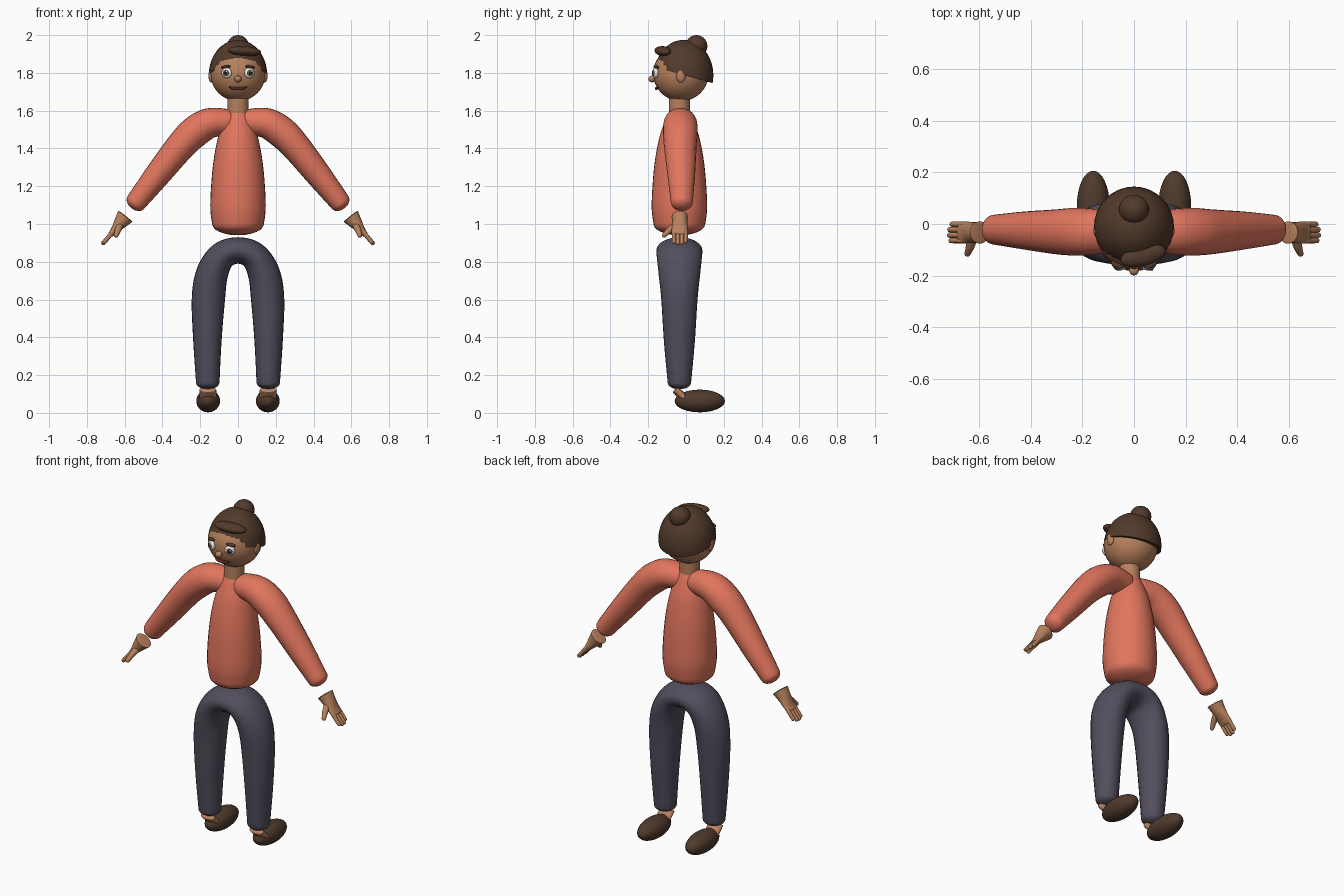
import bpy, bmesh, math
from mathutils import Vector

if "Cube" in bpy.data.objects:
    bpy.data.objects.remove(bpy.data.objects["Cube"], do_unlink=True)


def material(name, rgb):
    m = bpy.data.materials.new(name)
    m.use_nodes = True
    m.diffuse_color = (*rgb, 1)
    m.node_tree.nodes["Principled BSDF"].inputs["Base Color"].default_value = (*rgb, 1)
    return m


CORAL = material("coral knit", (0.76, 0.18, 0.11))
TROUSER = material("slate trousers", (0.085, 0.075, 0.108))
SKIN = material("skin", (0.48, 0.22, 0.11))
HAIR = material("brown hair", (0.085, 0.042, 0.024))
SHOE = material("brown shoe", (0.08, 0.042, 0.025))
WHITE = material("eye white", (0.85, 0.85, 0.85))
IRIS = material("iris", (0.12, 0.08, 0.05))
PUPIL = material("pupil", (0.01, 0.01, 0.01))
LIPS = material("lips", (0.1, 0.025, 0.018))


def finish(bm, name, mat):
    bmesh.ops.recalc_face_normals(bm, faces=bm.faces)
    me = bpy.data.meshes.new(name)
    bm.to_mesh(me)
    bm.free()
    me.materials.append(mat)
    ob = bpy.data.objects.new(name, me)
    bpy.context.collection.objects.link(ob)
    bpy.ops.object.select_all(action="DESELECT")
    ob.select_set(True)
    bpy.context.view_layer.objects.active = ob
    bpy.ops.object.shade_smooth_by_angle(angle=math.radians(50))
    return ob


def ellipsoid(name, mat, loc, radii, rot=(0, 0, 0), cut=None):
    bm = bmesh.new()
    bmesh.ops.create_uvsphere(bm, u_segments=32, v_segments=20, radius=1)
    bmesh.ops.scale(bm, vec=radii, verts=bm.verts)
    if cut:  # keep only the side the cut normal points to
        bmesh.ops.bisect_plane(bm, geom=bm.verts[:] + bm.edges[:] + bm.faces[:],
                               plane_co=(0, 0, 0), plane_no=cut, clear_inner=True)
        bmesh.ops.holes_fill(bm, edges=[e for e in bm.edges if e.is_boundary], sides=0)
    ob = finish(bm, name, mat)
    ob.location, ob.rotation_euler = loc, rot
    return ob


def spline(pts, steps):
    """Smooth samples through tuples of any length."""
    out = []
    for i in range(len(pts) - 1):
        p0, p1, p2, p3 = pts[max(i - 1, 0)], pts[i], pts[i + 1], pts[min(i + 2, len(pts) - 1)]
        for s in range(steps):
            t = s / steps
            out.append([0.5 * (2 * b + (c - a) * t + (2 * a - 5 * b + 4 * c - d) * t * t
                               + (3 * b - a - 3 * c + d) * t ** 3)
                        for a, b, c, d in zip(p0, p1, p2, p3)])
    return out + [list(pts[-1])]


def tube(name, mat, pts, cap=0.03, side=1, sides=24, steps=6):
    """Sweep (x, y, z, in-plane radius, depth radius) with rounded ends."""
    path = spline([(p[0] * side, *p[1:]) for p in pts], steps)
    pos = [Vector(p[:3]) for p in path]
    last = len(pos) - 1
    rings = []
    for i, p in enumerate(path):
        t = (pos[min(i + 1, last)] - pos[max(i - 1, 0)]).normalized()
        rings.append((pos[i], t, p[3], p[4]))

    def dome(ring, sign):
        c, t, a, b = ring
        angles = [math.pi / 2 * k / 6 for k in range(1, 6)]
        return [(c + t * sign * cap * math.sin(g), t, a * math.cos(g), b * math.cos(g))
                for g in angles]

    rings = dome(rings[0], -1)[::-1] + rings + dome(rings[-1], 1)
    bm = bmesh.new()
    loops = []
    for c, t, a, b in rings:
        n = Vector((0, 1, 0)).cross(t).normalized()
        d = t.cross(n)
        loops.append([bm.verts.new(c + n * a * math.cos(g) + d * b * math.sin(g))
                      for g in (2 * math.pi * k / sides for k in range(sides))])
    for u, v in zip(loops, loops[1:]):
        for k in range(sides):
            j = (k + 1) % sides
            bm.faces.new((u[k], u[j], v[j], v[k]))
    bm.faces.new(loops[0])
    bm.faces.new(loops[-1])
    return finish(bm, name, mat)


# Body
Y = -0.035
torso = [(1.0, 0.137), (1.1, 0.147), (1.3, 0.134), (1.45, 0.108), (1.54, 0.078), (1.59, 0.055)]
tube("torso", CORAL, [(0, Y, z, r, r) for z, r in torso], cap=0.06, sides=32)
tube("neck", SKIN, [(0, Y, 1.56, 0.056, 0.056), (0, Y, 1.7, 0.056, 0.056)], cap=0.005)

# Trousers: one arched tube from ankle to ankle
leg = [(0.16, Y, 0.16, 0.062, 0.062), (0.162, Y, 0.38, 0.075, 0.082),
       (0.157, Y, 0.6, 0.088, 0.096), (0.138, Y, 0.735, 0.085, 0.11),
       (0.085, Y, 0.83, 0.075, 0.12)]
tube("trousers", TROUSER,
     leg + [(0, Y, 0.86, 0.07, 0.122)] + [(-p[0], *p[1:]) for p in leg[::-1]], cap=0.035)

# Arms, hands and feet
arm = [(0.05, -0.03, 1.54, 0.068, 0.07), (0.15, -0.03, 1.534, 0.08, 0.088),
       (0.232, -0.03, 1.485, 0.084, 0.092), (0.31, -0.03, 1.405, 0.078, 0.086),
       (0.43, -0.025, 1.255, 0.068, 0.073), (0.54, -0.022, 1.115, 0.055, 0.058)]
palm = [(0.597, -0.033, 1.04, 0.047, 0.043), (0.622, -0.033, 1.008, 0.036, 0.04),
        (0.65, -0.033, 0.972, 0.022, 0.043), (0.675, -0.033, 0.943, 0.014, 0.042)]
for side, tag in ((1, "left"), (-1, "right")):
    tube(tag + "_arm", CORAL, arm, cap=0.04, side=side)
    tube(tag + "_palm", SKIN, palm, cap=0.004, side=side)
    for i in range(4):
        y = -0.064 + i * 0.021
        reach = (0.0, 0.006, 0.005, -0.004)[i]
        tube(f"{tag}_finger_{i + 1}", SKIN,
             [(0.66, y, 0.962, 0.012, 0.011),
              (0.708 + reach, y, 0.904 - reach, 0.011, 0.0105)],
             cap=0.01, side=side, sides=12, steps=2)
    tube(tag + "_thumb", SKIN,
         [(0.622, -0.045, 0.998, 0.02, 0.02), (0.634, -0.085, 0.97, 0.017, 0.017),
          (0.645, -0.115, 0.94, 0.012, 0.012)], cap=0.012, side=side, sides=12, steps=3)
    tube(tag + "_ankle", SKIN,
         [(0.16, -0.055, 0.122, 0.045, 0.02), (0.16, -0.01, 0.08, 0.045, 0.022)],
         cap=0.004, side=side, sides=16)
    ellipsoid(tag + "_shoe", SHOE, (side * 0.158, 0.073, 0.063), (0.063, 0.133, 0.06))

# Head and hair
HEAD = Vector((0, -0.027, 1.797))
ellipsoid("head", SKIN, HEAD, (0.146, 0.147, 0.147))
ellipsoid("hair_cap", HAIR, (0, -0.012, 1.788), (0.155, 0.157, 0.187), cut=(0, 0.275, 1))
ellipsoid("hair_bun", HAIR, (0, 0.055, 1.942), (0.058, 0.058, 0.058))
ellipsoid("hair_fringe", HAIR, (0.035, -0.122, 1.915), (0.09, 0.04, 0.026),
          (0, math.radians(4), math.radians(14)))

# Face
ellipsoid("nose", SKIN, (0, -0.179, 1.768), (0.019, 0.02, 0.018))
mouth = [(-0.045, -0.146, 1.724), (-0.022, -0.156, 1.718),
         (0.022, -0.156, 1.718), (0.045, -0.146, 1.724)]
tube("mouth", LIPS, [(*p, r, r) for p, r in zip(mouth, (0.004, 0.008, 0.008, 0.004))],
     cap=0.004, sides=12)
for side, tag in ((1, "left"), (-1, "right")):
    turn = (0, 0, side * math.radians(20))
    out = Vector((math.sin(turn[2]), -math.cos(turn[2]), 0))
    eye = Vector((side * 0.06, -0.162, 1.8))
    ellipsoid(tag + "_eye", WHITE, eye, (0.028, 0.015, 0.028), turn)
    ellipsoid(tag + "_iris", IRIS, eye + out * 0.011, (0.017, 0.006, 0.017), turn)
    ellipsoid(tag + "_pupil", PUPIL, eye + out * 0.015, (0.009, 0.004, 0.009), turn)
    ellipsoid(tag + "_glint", WHITE, eye + out * 0.018 + Vector((0.005, 0, 0.007)),
              (0.004, 0.002, 0.004), turn)
    ellipsoid(tag + "_brow", HAIR, (side * 0.064, -0.157, 1.832), (0.027, 0.014, 0.008),
              (0, side * math.radians(8), turn[2]))
    ellipsoid(tag + "_ear", SKIN, (side * 0.142, -0.027, 1.785), (0.015, 0.025, 0.036))
